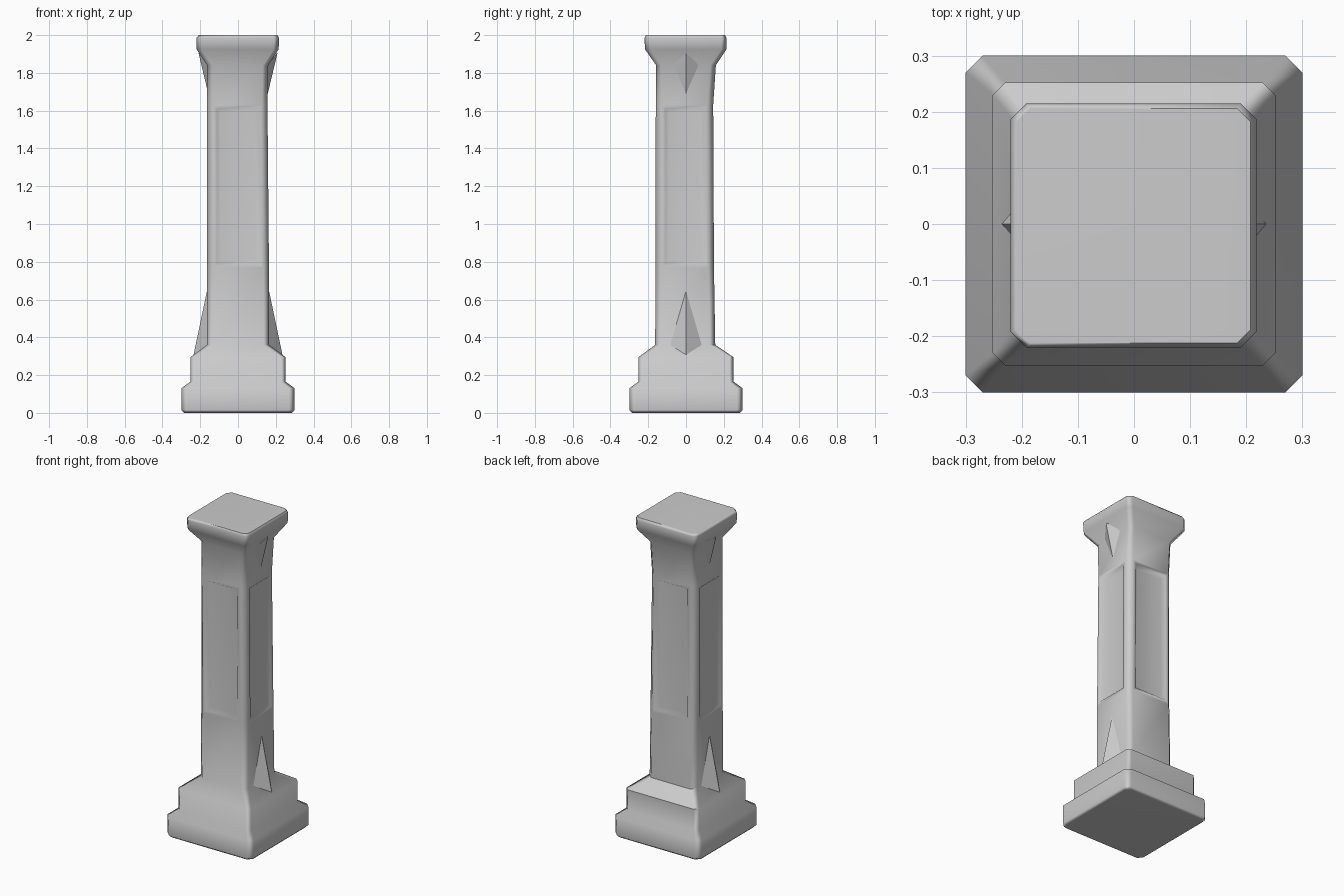
import bpy, bmesh

if "Cube" in bpy.data.objects:
    bpy.data.objects.remove(bpy.data.objects["Cube"])


def finish(bm, name, smooth):
    bmesh.ops.recalc_face_normals(bm, faces=bm.faces)
    me = bpy.data.meshes.new(name)
    bm.to_mesh(me)
    bm.free()
    ob = bpy.data.objects.new(name, me)
    bpy.context.collection.objects.link(ob)
    if smooth:
        bpy.ops.object.select_all(action='DESELECT')
        ob.select_set(True)
        bpy.context.view_layer.objects.active = ob
        bpy.ops.object.shade_smooth_by_angle(angle=0.95)
        mod = ob.modifiers.new("weighted_normals", 'WEIGHTED_NORMAL')
        mod.keep_sharp = True
    return ob


def ring(bm, z, x0, x1, y0, y1, c):
    # square section with chamfered corners
    pts = [(x1, y0 + c), (x1, y1 - c), (x1 - c, y1), (x0 + c, y1),
           (x0, y1 - c), (x0, y0 + c), (x0 + c, y0), (x1 - c, y0)]
    return [bm.verts.new((x, y, z)) for x, y in pts]


# pillar body: z, -x, +x, -y, +y, corner chamfer
sections = [
    (0.00, -.285, .285, -.285, .285, .025),
    (0.015, -.30, .30, -.30, .30, .03),
    (0.13, -.30, .30, -.30, .30, .03),
    (0.165, -.252, .252, -.252, .252, .022),
    (0.295, -.252, .252, -.252, .252, .022),
    (0.36, -.165, .165, -.163, .155, .03),
    (0.77, -.163, .164, -.162, .148, .03),
    (1.63, -.163, .156, -.160, .144, .03),
    (1.84, -.163, .160, -.158, .158, .03),
    (1.925, -.22, .215, -.217, .214, .028),
    (1.985, -.22, .218, -.22, .215, .028),
    (2.00, -.208, .208, -.212, .206, .024),
]
PANEL_BAND = 6

bm = bmesh.new()
rings = [ring(bm, *s) for s in sections]
panels = []
for i, (a, b) in enumerate(zip(rings, rings[1:])):
    for k in range(8):
        n = (k + 1) % 8
        f = bm.faces.new((a[k], a[n], b[n], b[k]))
        if i == PANEL_BAND and k % 2 == 0:
            panels.append(f)
bm.faces.new(rings[0][::-1])
bm.faces.new(rings[-1])
bm.normal_update()

# recessed panel in each side of the shaft
bmesh.ops.inset_individual(bm, faces=panels, thickness=0.03, depth=0)
bmesh.ops.inset_individual(bm, faces=panels, thickness=0.028, depth=-0.02)
finish(bm, "pillar", True)


def wedge(name, side, tip_z, out_x, out_z, wide_z, half_w):
    # pointed rib: tip on the shaft, ridge running outward, buried root
    bm = bmesh.new()
    co = [(.155, 0, tip_z), (out_x, 0, out_z), (.155, half_w, wide_z),
          (.155, -half_w, wide_z), (.13, 0, out_z)]
    v = [bm.verts.new((side * x, y, z)) for x, y, z in co]
    for f in ((0, 1, 2), (0, 3, 1), (1, 4, 2), (1, 3, 4), (0, 2, 4), (0, 4, 3)):
        bm.faces.new([v[i] for i in f])
    finish(bm, name, False)


# ribs on the left and right sides, at foot and head
for side, label in ((1, "right"), (-1, "left")):
    wedge("foot_rib_" + label, side, 0.69, 0.238, 0.295, 0.35, 0.10)
    wedge("head_rib_" + label, side, 1.68, 0.209, 1.905, 1.84, 0.075)
